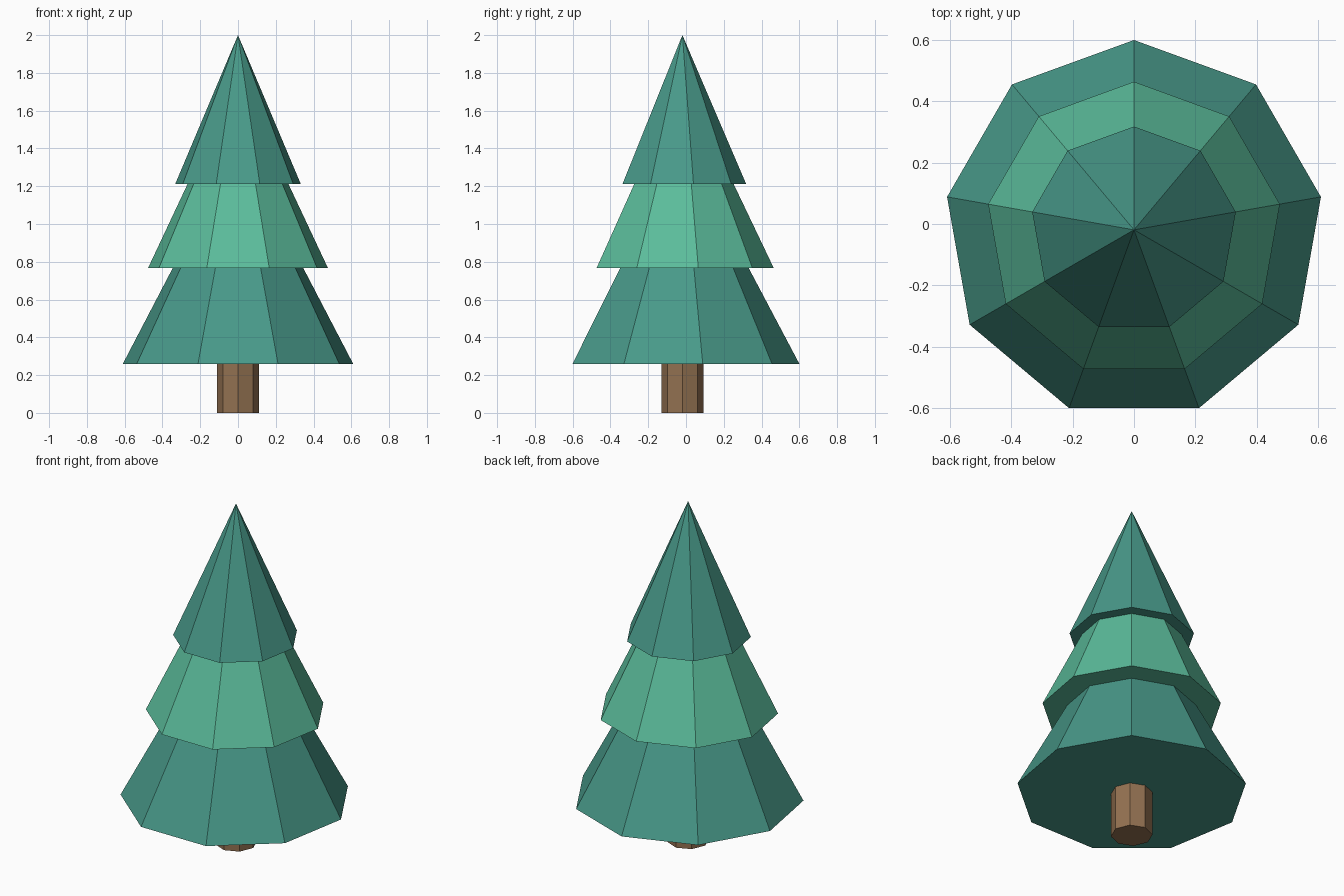
import bpy
import math

cube = bpy.data.objects.get("Cube")
if cube:
    bpy.data.objects.remove(cube, do_unlink=True)

CENTRE_Y = -0.019


def srgb_to_linear(c):
    c /= 255
    return c / 12.92 if c <= 0.04045 else ((c + 0.055) / 1.055) ** 2.4


def make_material(name, rgb):
    colour = tuple(srgb_to_linear(c) for c in rgb) + (1.0,)
    mat = bpy.data.materials.new(name)
    mat.use_nodes = True
    mat.diffuse_color = colour
    bsdf = mat.node_tree.nodes["Principled BSDF"]
    bsdf.inputs["Base Color"].default_value = colour
    bsdf.inputs["Roughness"].default_value = 0.9
    return mat


def tapered(name, sides, base_radius, top_radius, z0, z1, mat):
    """Flat-shaded capped prism or cone with its first corner facing the back."""
    bpy.ops.mesh.primitive_cone_add(
        vertices=sides, radius1=base_radius, radius2=top_radius,
        depth=z1 - z0, location=(0, CENTRE_Y, (z0 + z1) / 2))
    obj = bpy.context.object
    obj.name = name
    # Turn the mesh so that one corner points along +y
    corner = max((v.co for v in obj.data.vertices if v.co.z < 0), key=lambda c: c.y)
    turn = math.pi / 2 - math.atan2(corner.y, corner.x)
    obj.rotation_euler.z = turn
    obj.data.materials.append(mat)
    return obj


dark_green = make_material("dark teal green", (72, 153, 137))
light_green = make_material("light green", (91, 188, 155))
brown = make_material("bark brown", (147, 113, 81))

# Trunk, running a little way into the foliage
tapered("trunk", 8, 0.112, 0.112, 0, 0.3, brown)

# Foliage tiers, each cone tucked into the one above
tiers = [
    ("lower_foliage", 0.619, 0.26, 1.43, dark_green),
    ("middle_foliage", 0.483, 0.768, 1.78, light_green),
    ("top_foliage", 0.337, 1.213, 2.0, dark_green),
]
for name, radius, bottom, apex, mat in tiers:
    tapered(name, 9, radius, 0, bottom, apex, mat)
